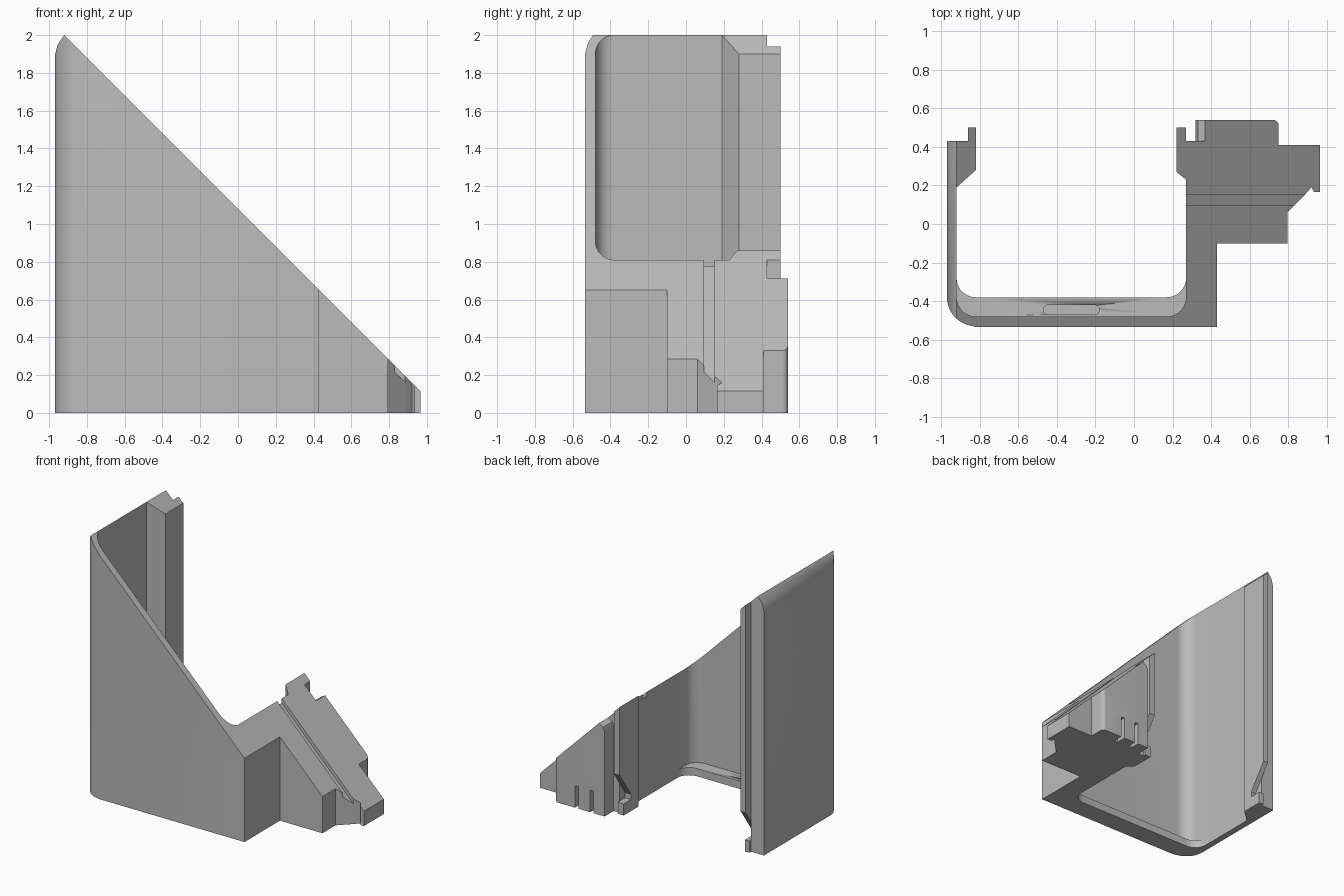
import bpy
import bmesh
from math import sin, cos, radians
from mathutils import Vector

cube = bpy.data.objects.get("Cube")
if cube:
    bpy.data.objects.remove(cube, do_unlink=True)

grey = bpy.data.materials.new("plain grey")
grey.use_nodes = True
colour = (0.5, 0.5, 0.5, 1)
grey.diffuse_color = colour
grey.node_tree.nodes["Principled BSDF"].inputs["Base Color"].default_value = colour


def arc(cx, cy, r, start, end, steps=10):
    """Points along a circular arc, angles in degrees."""
    angles = [radians(start + (end - start) * i / steps) for i in range(steps + 1)]
    return [(cx + r * cos(a), cy + r * sin(a)) for a in angles]


def cut(bm, point, normal):
    """Remove everything on the normal's side and cap the opening."""
    geom = bm.verts[:] + bm.edges[:] + bm.faces[:]
    res = bmesh.ops.bisect_plane(bm, geom=geom, dist=1e-5, plane_co=Vector(point),
                                 plane_no=Vector(normal), clear_outer=True)
    edges = [e for e in res["geom_cut"] if isinstance(e, bmesh.types.BMEdge) and e.is_boundary]
    if edges:
        bmesh.ops.edgenet_fill(bm, edges=edges)


def prism(name, plan, z0=0.0, z1=2.2, slope=1.08, cuts=()):
    """Extrude a plan outline upward, then trim it by the sloping plane and extra planes."""
    bm = bmesh.new()
    face = bm.faces.new([bm.verts.new((x, y, z0)) for x, y in plan])
    up = bmesh.ops.extrude_face_region(bm, geom=[face])["geom"]
    bmesh.ops.translate(bm, vec=(0, 0, z1 - z0),
                        verts=[v for v in up if isinstance(v, bmesh.types.BMVert)])
    cut(bm, (0, 0, slope), (1, 0, 1))
    for point, normal in cuts:
        cut(bm, point, normal)
    bmesh.ops.recalc_face_normals(bm, faces=bm.faces[:])
    mesh = bpy.data.meshes.new(name)
    bm.to_mesh(mesh)
    bm.free()
    ob = bpy.data.objects.new(name, mesh)
    bpy.context.collection.objects.link(ob)
    mesh.materials.append(grey)
    bpy.ops.object.select_all(action="DESELECT")
    ob.select_set(True)
    bpy.context.view_layer.objects.active = ob
    bpy.ops.object.shade_smooth_by_angle(angle=radians(30))
    return ob


def rect(x0, x1, y0, y1):
    return [(x0, y0), (x1, y0), (x1, y1), (x0, y1)]


# U-shaped wall with the tall post, tip rounded over
outer = [(-0.97, 0.43)] + arc(-0.82, -0.38, 0.15, 180, 270)
right_leg = [(0.43, -0.535), (0.43, -0.1), (0.27, -0.1)]
inner = arc(0.17, -0.38, 0.1, 0, -90) + arc(-0.82, -0.38, 0.1, 270, 180)
post = [(-0.92, 0.19), (-0.82, 0.28), (-0.82, 0.36), (-0.86, 0.36), (-0.86, 0.43)]
outer = [(x, -0.535 if y < -0.529 else y) for x, y in outer]
tip = [((-0.97, 0, 1.89), (-0.06, 0, 0.015)), ((-0.97, 0, 1.89), (-0.06, 0, 0.015)),
       ((-0.955, 0, 1.95), (-0.05, 0, 0.035))]
prism("curved_wall", outer + right_leg + inner + post, cuts=tip)

# Inner lip along the foot of the front wall, with a shallow slot
lip_plan = (arc(-0.82, -0.38, 0.1, 180, 270) + arc(0.17, -0.38, 0.1, -90, 0)
            + arc(0.17, -0.28, 0.1, 0, -90) + arc(-0.82, -0.28, 0.1, 270, 180))
lip = prism("front_lip", lip_plan, z1=0.06)
slot_plan = arc(-0.445, -0.445, 0.025, 90, 270) + arc(-0.205, -0.445, 0.025, -90, 90)
slot = prism("slot_cutter", slot_plan, z0=0.025, z1=0.2)
slot.hide_render = True
mod = lip.modifiers.new("slot", "BOOLEAN")
mod.operation = "DIFFERENCE"
mod.solver = "EXACT"
mod.object = slot
bpy.context.view_layer.objects.active = lip
bpy.ops.object.modifier_apply(modifier=mod.name)
bpy.data.objects.remove(slot, do_unlink=True)

# Stepped block on the short side, split by a shallow groove
prism("block_front", [(0.27, -0.1), (0.795, -0.1), (0.795, 0.06), (0.83, 0.095), (0.27, 0.095)])
prism("block_groove", [(0.27, 0.095), (0.83, 0.095), (0.885, 0.15), (0.27, 0.15)], slope=1.045)
prism("block_rear", [(0.27, 0.15), (0.885, 0.15), (0.92, 0.19), (0.935, 0.165), (0.965, 0.165),
                     (0.965, 0.41), (0.75, 0.41), (0.75, 0.43), (0.27, 0.43)])
prism("short_post", [(0.27, 0.23), (0.27, 0.36), (0.22, 0.36), (0.22, 0.27)])

# Rear tab with rounded top edge and two slots at its foot
corner = arc(0.72, 0.51, 0.03, 0, 90, 5)
notches = []
for x in (0.56, 0.43):
    notches += [(x + 0.015, 0.54), (x + 0.015, 0.46), (x - 0.015, 0.46), (x - 0.015, 0.54)]
prism("tab_foot", [(0.32, 0.43), (0.75, 0.43)] + corner + notches + [(0.32, 0.54)], z1=0.17)
prism("tab_upper", [(0.32, 0.43), (0.75, 0.43)] + corner + [(0.32, 0.54)], z0=0.17,
      cuts=[((0.32, 0, 0.655), (-0.035, 0, 0.012)), ((0.333, 0, 0.69), (-0.02, 0, 0.035))])

# Tongues on both posts, tapered at the bottom, with a small stop below
for side, x0, x1 in (("right", -0.86, -0.82), ("left", 0.22, 0.27)):
    prism(side + "_tongue", rect(x0, x1, 0.36, 0.5),
          cuts=[((0, 0.5, 0.33), (0, 0.2, -0.14))])
    prism(side + "_stop", rect(x0, x1, 0.36, 0.45), z1=0.09)
